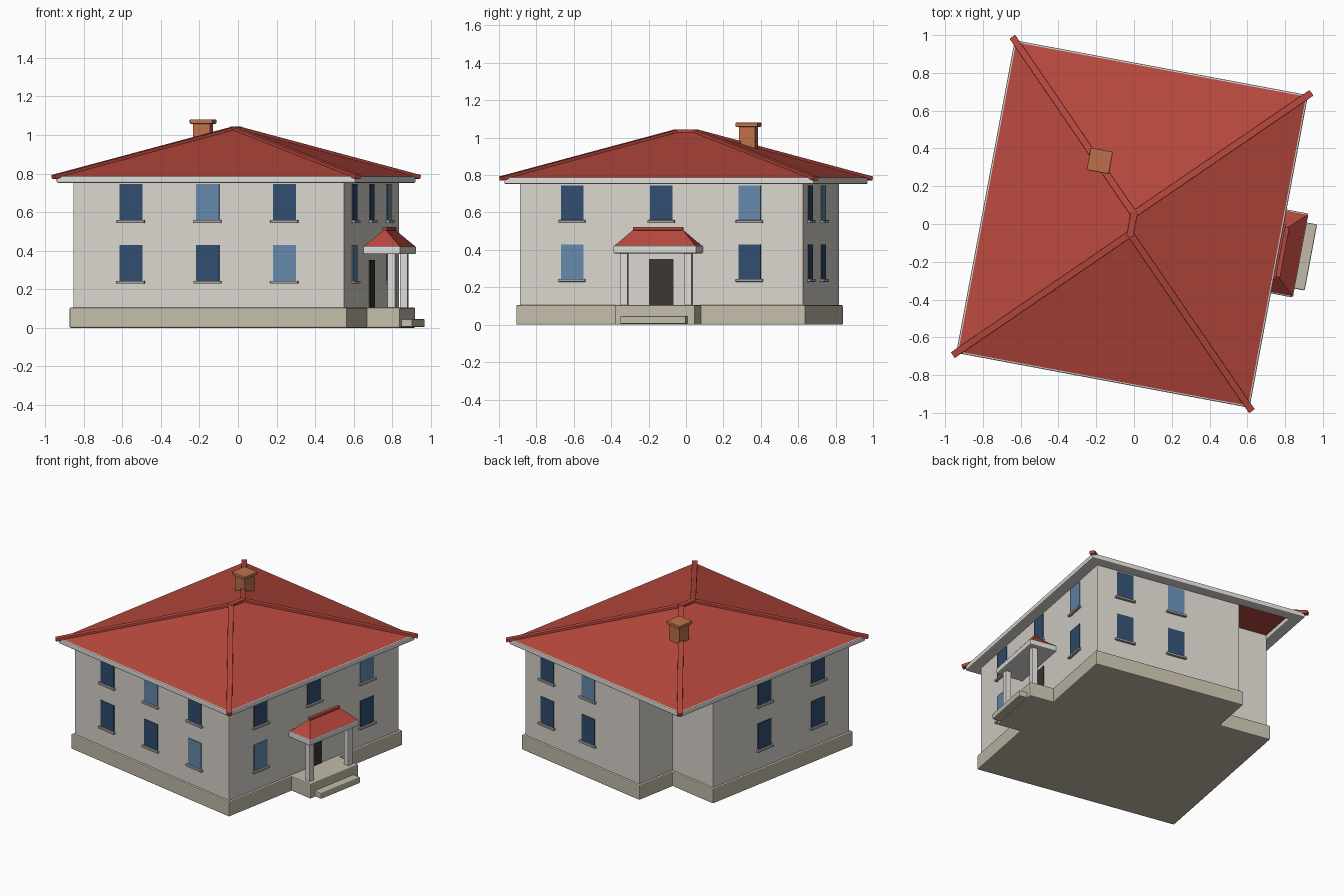
import bpy, bmesh, math
from mathutils import Matrix, Vector

if "Cube" in bpy.data.objects:
    bpy.data.objects.remove(bpy.data.objects["Cube"])

# The whole house is turned slightly about z; parts are built in house axes
HOUSE = Matrix.Translation((-0.01, 0, 0)) @ Matrix.Rotation(math.radians(-10.6), 4, 'Z')


def mat(name, rgb):
    m = bpy.data.materials.new(name)
    m.diffuse_color = (*rgb, 1)
    m.use_nodes = True
    m.node_tree.nodes["Principled BSDF"].inputs["Base Color"].default_value = m.diffuse_color
    return m


WALL = mat("plaster", (0.70, 0.67, 0.62))
STONE = mat("stone", (0.55, 0.50, 0.40))
TRIM = mat("trim", (0.72, 0.71, 0.68))
RED = mat("roof_tile", (0.48, 0.065, 0.048))
BRICK = mat("brick", (0.51, 0.16, 0.07))
DARK = mat("dark_glass", (0.03, 0.075, 0.155))
LIGHT = mat("light_glass", (0.13, 0.25, 0.41))
WOOD = mat("door_wood", (0.042, 0.037, 0.032))
SILL = mat("sill_stone", (0.38, 0.37, 0.35))


def finish(name, bm, material, bevel=0.0):
    bmesh.ops.recalc_face_normals(bm, faces=bm.faces)
    me = bpy.data.meshes.new(name)
    bm.to_mesh(me)
    bm.free()
    ob = bpy.data.objects.new(name, me)
    bpy.context.collection.objects.link(ob)
    ob.matrix_world = HOUSE @ Matrix.Identity(4)
    me.materials.append(material)
    if bevel:
        b = ob.modifiers.new("bevel", 'BEVEL')
        b.width, b.segments = bevel, 2
    return ob


def box(name, lo, hi, material, bevel=0.0):
    bm = bmesh.new()
    lo, hi = Vector(lo), Vector(hi)
    bmesh.ops.create_cube(bm, size=1, matrix=Matrix.Translation((lo + hi) / 2)
                          @ Matrix.Diagonal((*(hi - lo), 1)))
    return finish(name, bm, material, bevel)


def prism(name, outline, z0, z1, material, bevel=0.0):
    bm = bmesh.new()
    f = bm.faces.new([bm.verts.new((x, y, z0)) for x, y in outline])
    up = bmesh.ops.extrude_face_region(bm, geom=[f])["geom"]
    bmesh.ops.translate(bm, vec=(0, 0, z1 - z0),
                        verts=[v for v in up if isinstance(v, bmesh.types.BMVert)])
    return finish(name, bm, material, bevel)


def beam(name, a, b, w, h, material, bevel=0.003):
    a, b = Vector(a), Vector(b)
    d = (b - a).normalized()
    side = Vector((0, 0, 1)).cross(d).normalized()
    rot = Matrix((d, side, d.cross(side))).transposed().to_4x4()
    bm = bmesh.new()
    bmesh.ops.create_cube(bm, size=1, matrix=Matrix.Translation((a + b) / 2) @ rot
                          @ Matrix.Diagonal(((b - a).length, w, h, 1)))
    return finish(name, bm, material, bevel)


def hip_roof(name, cx, hx, hy, ridge, z0, z1, material):
    bm = bmesh.new()
    c = [bm.verts.new((cx + sx * hx, sy * hy, z0))
         for sx, sy in ((-1, -1), (1, -1), (1, 1), (-1, 1))]
    f, k = [bm.verts.new((cx, s * ridge, z1)) for s in (-1, 1)]
    for face in (c[::-1], (c[0], c[1], f), (c[1], c[2], k, f), (c[2], c[3], k), (c[3], c[0], f, k)):
        bm.faces.new(face)
    return finish(name, bm, material)


# Body: rectangle with a notch in the back left corner
def footprint(o):
    a, b, nu, nv = 0.715 + o, 0.77 + o, -0.342 - o, 0.467 + o
    return [(-a, -b), (a, -b), (a, b), (nu, b), (nu, nv), (-a, nv)]


prism("plinth", footprint(0.017), 0, 0.105, STONE, 0.006)
prism("walls", footprint(0), 0.1, 0.786, WALL, 0.004)

# Eaves: square ring between walls and roof edge
bm = bmesh.new()
loops = []
for x, y in ((0.79, 0.842), (0.712, 0.767)):
    for z in (0.752, 0.788):
        loops.append([bm.verts.new((sx * x, sy * y, z))
                      for sx, sy in ((-1, -1), (1, -1), (1, 1), (-1, 1))])
for p, q in ((0, 1), (1, 3), (3, 2), (2, 0)):
    for i in range(4):
        j = (i + 1) % 4
        bm.faces.new((loops[p][i], loops[p][j], loops[q][j], loops[q][i]))
finish("eaves", bm, TRIM, 0.007)

# Main roof with hip and ridge caps
Z0, Z1, RX, RY, RR = 0.786, 1.033, 0.787, 0.839, 0.053
hip_roof("roof", 0, RX, RY, RR, Z0, Z1, RED)
beam("ridge_cap", (0, -RR - 0.015, Z1), (0, RR + 0.015, Z1), 0.036, 0.022, RED)
for sx in (-1, 1):
    for sy in (-1, 1):
        top = Vector((0, sy * RR, Z1))
        eave = Vector((sx * RX, sy * RY, Z0 + 0.001))
        beam("hip_cap", top, eave + (eave - top).normalized() * 0.025, 0.036, 0.022, RED)

# Chimney
box("chimney", (-0.275, 0.252, 0.88), (-0.185, 0.342, 1.062), BRICK, 0.003)
box("chimney_cap", (-0.29, 0.237, 1.058), (-0.17, 0.357, 1.081), BRICK, 0.005)


# Windows: position along a wall, wall axis and sign, floor, glass
def wall_box(name, axis, sign, wall, at, half, z0, z1, out, material, bevel=0.0):
    n0, n1 = sorted((sign * (wall - 0.01), sign * (wall + out)))
    if axis == 'y':
        return box(name, (at - half, n0, z0), (at + half, n1, z1), material, bevel)
    return box(name, (n0, at - half, z0), (n1, at + half, z1), material, bevel)


FLOORS = (0.24, 0.555)
SIDES = [('y', -1, 0.77, [(-0.41, "DD"), (-0.005, "DL"), (0.4, "LD")]),
         ('x', 1, 0.715, [(-0.485, "LD"), (0, " D"), (0.48, "DL")]),
         ('y', 1, 0.77, [(0.13, "DL"), (0.51, "DD")]),
         ('x', -1, 0.715, [(0, "DD"), (-0.485, "DD")])]
for axis, sign, wall, columns in SIDES:
    for at, panes in columns:
        for z, pane in zip(FLOORS, panes):
            if pane == " ":
                continue
            wall_box("window", axis, sign, wall, at, 0.061, z, z + 0.19, 0.005,
                     DARK if pane == "D" else LIGHT)
            wall_box("window_sill", axis, sign, wall, at, 0.073, z - 0.011, z + 0.004,
                     0.018, SILL, 0.003)

# Porch on the right side
wall_box("door", 'x', 1, 0.715, 0, 0.066, 0.104, 0.352, 0.006, WOOD)
box("porch_floor", (0.70, -0.218, 0), (0.905, 0.218, 0.105), STONE, 0.006)
box("porch_step", (0.89, -0.178, 0.004), (0.963, 0.178, 0.046), STONE, 0.006)
for s in (-1, 1):
    box("porch_column", (0.835, s * 0.175 - 0.02, 0.1), (0.875, s * 0.175 + 0.02, 0.39), TRIM, 0.003)
box("porch_slab", (0.71, -0.226, 0.382), (0.908, 0.226, 0.424), TRIM, 0.007)
hip_roof("porch_roof", 0.81, 0.095, 0.22, 0.13, 0.422, 0.512, RED)
beam("porch_ridge_cap", (0.81, -0.135, 0.514), (0.81, 0.135, 0.514), 0.025, 0.018, RED)
